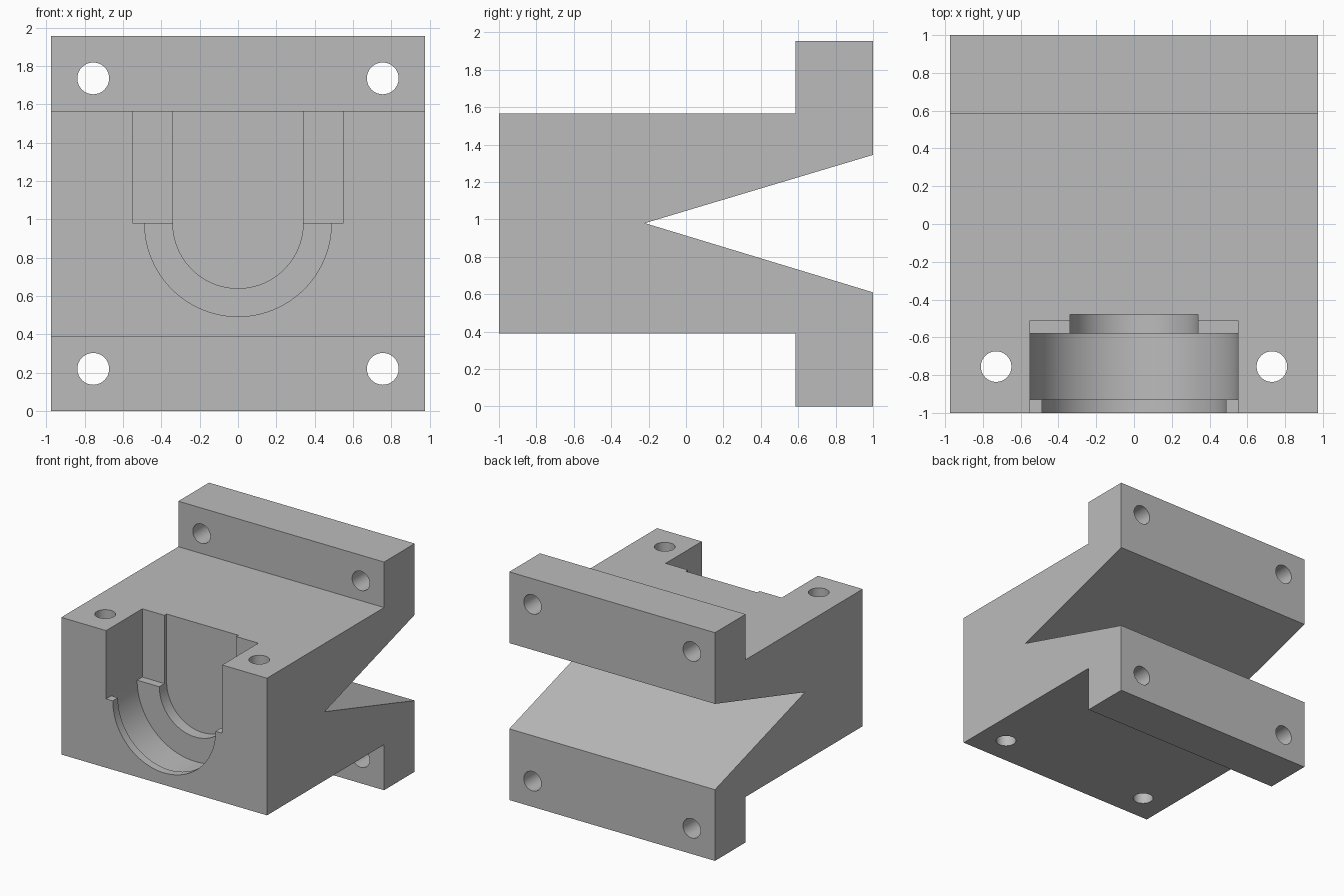
import bpy, bmesh, math
from mathutils import Vector

cube = bpy.data.objects.get("Cube")
if cube:
    bpy.data.objects.remove(cube, do_unlink=True)

HALF_W = 0.975
MID_Z = 0.98
TOP_Z = 1.565

grey = bpy.data.materials.new("plain grey")
grey.use_nodes = True
grey.diffuse_color = (0.5, 0.5, 0.5, 1)
grey.node_tree.nodes["Principled BSDF"].inputs["Base Color"].default_value = (0.5, 0.5, 0.5, 1)


def prism(name, points, offset):
    """Extrude a closed outline of 3D points by an offset vector."""
    bm = bmesh.new()
    face = bm.faces.new([bm.verts.new(p) for p in points])
    new = bmesh.ops.extrude_face_region(bm, geom=[face])["geom"]
    verts = [g for g in new if isinstance(g, bmesh.types.BMVert)]
    bmesh.ops.translate(bm, verts=verts, vec=Vector(offset))
    bmesh.ops.recalc_face_normals(bm, faces=bm.faces)
    mesh = bpy.data.meshes.new(name)
    bm.to_mesh(mesh)
    bm.free()
    mesh.materials.append(grey)
    obj = bpy.data.objects.new(name, mesh)
    bpy.context.collection.objects.link(obj)
    return obj


def u_cutter(name, radius, y0, y1):
    """Half-round channel, open at the top."""
    n = 48
    arc = [(radius * math.cos(math.pi * i / n), y0,
            MID_Z - radius * math.sin(math.pi * i / n)) for i in range(n + 1)]
    rim = [(-radius, y0, TOP_Z + 0.2), (radius, y0, TOP_Z + 0.2)]
    return prism(name, arc + rim, (0, y1 - y0, 0))


def hole_cutter(name, radius, centre, axis):
    """Round cutter, running along y or z."""
    x, y, z = centre
    ring = []
    for i in range(40):
        a = math.tau * i / 40
        u, v = radius * math.cos(a), radius * math.sin(a)
        ring.append((x + u, y, z + v) if axis == "y" else (x + u, y + v, z))
    return prism(name, ring, (0, 0.8, 0) if axis == "y" else (0, 0, 2.2))


# Main block: side profile with flanges and a V notch, mirrored about mid height
upper = [(-0.22, MID_Z), (1, 1.345), (1, 1.955), (0.585, 1.955),
         (0.585, TOP_Z), (-1, TOP_Z)]
lower = [(y, 1.955 - z) for y, z in reversed(upper[1:])]
block = prism("bearing_block", [(-HALF_W, y, z) for y, z in upper + lower],
              (2 * HALF_W, 0, 0))

# Stepped bearing pocket
slot = [(-0.55, -1.2, MID_Z), (0.55, -1.2, MID_Z),
        (0.55, -1.2, TOP_Z + 0.2), (-0.55, -1.2, TOP_Z + 0.2)]
cutters = [
    prism("slot_cutter", slot, (0, 0.69, 0)),
    u_cutter("seat_cutter", 0.55, -0.93, -0.58),
    u_cutter("mouth_cutter", 0.487, -1.2, -0.8),
    u_cutter("back_cutter", 0.34, -1.1, -0.48),
]

# Bolt holes through the flanges and down through the block
for x in (-1, 1):
    for z in (0.22, 1.735):
        cutters.append(hole_cutter("flange_hole_cutter", 0.083, (x * 0.755, 0.4, z), "y"))
    cutters.append(hole_cutter("block_hole_cutter", 0.081, (x * 0.73, -0.755, -0.1), "z"))

bpy.ops.object.select_all(action="DESELECT")
block.select_set(True)
bpy.context.view_layer.objects.active = block
for cutter in cutters:
    mod = block.modifiers.new("cut", "BOOLEAN")
    mod.operation = "DIFFERENCE"
    mod.solver = "EXACT"
    mod.object = cutter
    bpy.ops.object.modifier_apply(modifier=mod.name)
    bpy.data.objects.remove(cutter, do_unlink=True)

# Smooth bores, crisp edges
bpy.ops.object.shade_smooth_by_angle(angle=math.radians(30))
